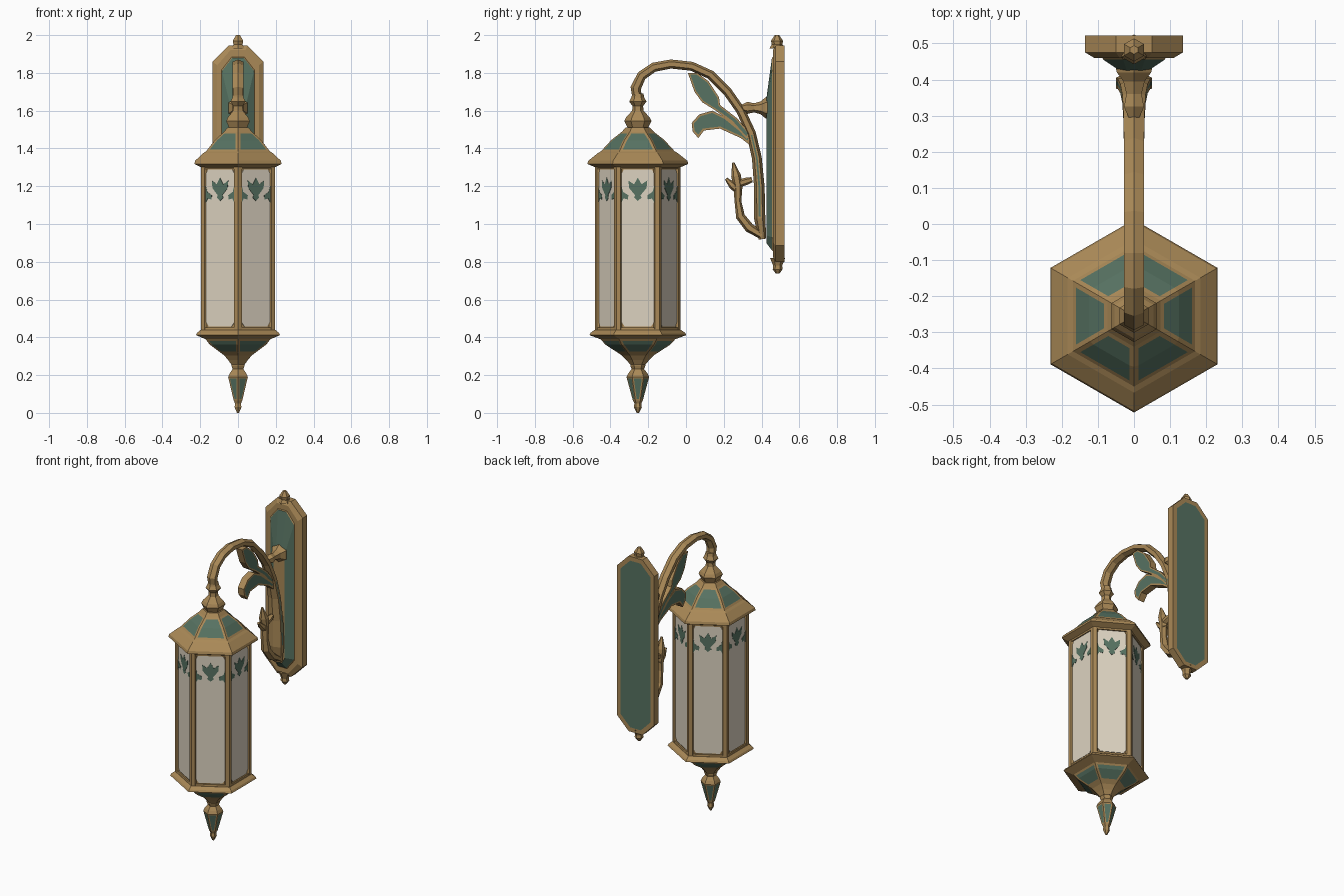
import bpy, bmesh, math
from mathutils import Vector

if "Cube" in bpy.data.objects:
    bpy.data.objects.remove(bpy.data.objects["Cube"])

def material(name, rgb):
    m = bpy.data.materials.new(name)
    m.diffuse_color = (*rgb, 1)
    m.use_nodes = True
    m.node_tree.nodes["Principled BSDF"].inputs["Base Color"].default_value = m.diffuse_color
    return m

MATS = [material("aged_gold", (0.40, 0.25, 0.095)),
        material("patina_green", (0.095, 0.17, 0.122)),
        material("frosted_glass", (0.72, 0.65, 0.53))]
GOLD, GREEN, GLASS = 0, 1, 2
CY = -0.255  # lantern axis

def finish(name, bm):
    bmesh.ops.recalc_face_normals(bm, faces=bm.faces)
    me = bpy.data.meshes.new(name)
    bm.to_mesh(me)
    bm.free()
    for m in MATS:
        me.materials.append(m)
    ob = bpy.data.objects.new(name, me)
    bpy.context.collection.objects.link(ob)
    return ob

def inset(bm, faces, width, mat=GREEN):
    bmesh.ops.recalc_face_normals(bm, faces=bm.faces)
    bmesh.ops.inset_region(bm, faces=faces, thickness=width, use_even_offset=True)
    for f in faces:
        f.material_index = mat

def loft(bm, rings):
    """Skin a list of point rings, capped; returns faces by band and side."""
    vs = [[bm.verts.new(p) for p in r] for r in rings]
    n = len(vs[0])
    bands = [[bm.faces.new((a[i], a[(i + 1) % n], b[(i + 1) % n], b[i]))
              for i in range(n)] for a, b in zip(vs, vs[1:])]
    caps = [bm.faces.new(vs[0][::-1]), bm.faces.new(vs[-1])]
    return bands, caps

def lathe(name, profile, sides=6, x=0, y=CY, green=(), width=0.012, axis_y=None):
    """Faceted turning; profile is (radius, height); green lists groups of bands."""
    bm = bmesh.new()
    rings = []
    for r, h in profile:
        ring = []
        for k in range(sides):
            a = math.pi / 2 + k * math.tau / sides
            c, s = r * math.cos(a), r * math.sin(a)
            ring.append((c, h, axis_y + s) if axis_y else (x + c, y + s, h))
        rings.append(ring)
    bands, _ = loft(bm, rings)
    for group in green:
        for k in range(sides):
            inset(bm, [bands[b][k] for b in group], width)
    return finish(name, bm)

def prism(name, pts, ofs, mat=GOLD, border=0):
    """Flat outline thickened by ofs, optionally with green inset on both sides."""
    bm = bmesh.new()
    ofs = Vector(ofs)
    _, caps = loft(bm, [[Vector(p) for p in pts], [Vector(p) + ofs for p in pts]])
    for f in bm.faces:
        f.material_index = mat
    if border:
        for c in caps:
            inset(bm, [c], border)
    return finish(name, bm)

def sweep(name, path, green=None):
    """Six-sided bar along (y, z, half width, half thickness) points."""
    bm = bmesh.new()
    rings = []
    for i, (y, z, w, t) in enumerate(path):
        a, b = path[max(i - 1, 0)], path[min(i + 1, len(path) - 1)]
        d = Vector((0, b[0] - a[0], b[1] - a[1])).normalized()
        nrm = Vector((0, -d.z, d.y))
        ring = []
        for k in range(6):
            u = math.radians(30 + 60 * k)
            ring.append(Vector((math.cos(u) * w / 0.866, y, z)) + nrm * math.sin(u) * t)
        rings.append(ring)
    bands, _ = loft(bm, rings)
    if green:
        for side in (2, 5):
            inset(bm, [bands[b][side] for b in green], 0.009)
    return finish(name, bm)

# ---- Lantern body: core, rails, posts, glass and painted motifs
lathe("lantern_core", [(0.214, 0.42), (0.214, 1.32)])
lathe("lower_rail", [(0.228, 0.425), (0.224, 0.452)])
lathe("upper_rail", [(0.224, 1.29), (0.228, 1.315)])
half_flower = [(0, 1.245), (0.02, 1.21), (0.05, 1.23), (0.046, 1.19),
               (0.025, 1.165), (0.014, 1.152), (0.02, 1.14), (0, 1.122)]
flower = half_flower + [(-u, z) for u, z in half_flower[-2:0:-1]]
sprig = [(0.088, 1.205), (0.078, 1.17), (0.05, 1.152), (0.053, 1.13),
         (0.075, 1.135), (0.088, 1.112)]
pane = [(-0.09, 0.485), (-0.07, 0.458), (0.07, 0.458), (0.09, 0.485),
        (0.09, 1.26), (0.075, 1.288), (-0.075, 1.288), (-0.09, 1.26)]
for k in range(6):
    a = k * math.pi / 3
    n = Vector((math.cos(a), math.sin(a), 0))
    t = Vector((-n.y, n.x, 0))

    def on_face(pts, dist):
        return [Vector((0, CY, z)) + n * dist + t * u for u, z in pts]
    prism("glass_pane", on_face(pane, 0.183), n * 0.006, GLASS)
    prism("flower_motif", on_face(flower, 0.187), n * 0.004, GREEN)
    prism("sprig_motif", on_face(sprig, 0.187), n * 0.004, GREEN)
    prism("sprig_motif", on_face([(-u, z) for u, z in sprig], 0.187), n * 0.004, GREEN)
    p = a + math.pi / 6
    lathe("corner_post", [(0.023, 0.43), (0.023, 1.31)],
          x=0.204 * math.cos(p), y=CY + 0.204 * math.sin(p))

# ---- Roof, neck and lower dome with hanging finial
lathe("roof", [(0.225, 1.30), (0.267, 1.318), (0.262, 1.335), (0.212, 1.375),
               (0.195, 1.385), (0.14, 1.445), (0.085, 1.488), (0.065, 1.51)],
      green=[(4, 5)], width=0.013)
lathe("neck_knob", [(0.05, 1.50), (0.072, 1.545), (0.062, 1.565), (0.03, 1.60),
                    (0.028, 1.625), (0.046, 1.648), (0.034, 1.67), (0.03, 1.69)])
lathe("lower_dome", [(0.04, 0.255), (0.06, 0.28), (0.085, 0.305), (0.105, 0.318),
                     (0.17, 0.36), (0.198, 0.39), (0.257, 0.412), (0.25, 0.424),
                     (0.228, 0.44)], green=[(3, 4)])
lathe("hanging_finial", [(0.006, 0.0), (0.021, 0.03), (0.018, 0.05), (0.026, 0.065),
                         (0.06, 0.19), (0.05, 0.21), (0.033, 0.232), (0.04, 0.25),
                         (0.035, 0.27)], green=[(3,)], width=0.008)

# ---- Wall plate: long octagon with green back and a green raised front pad
def octagon(hw, top_hw, z0, z1, dz, y):
    return [(hw, y, z0 + dz), (hw, y, z1 - dz), (top_hw, y, z1), (-top_hw, y, z1),
            (-hw, y, z1 - dz), (-hw, y, z0 + dz), (-top_hw, y, z0), (top_hw, y, z0)]

bm = bmesh.new()
_, caps = loft(bm, [octagon(0.135, 0.05, 0.80, 1.945, 0.085, 0.522),
                    octagon(0.135, 0.05, 0.80, 1.945, 0.085, 0.475),
                    octagon(0.11, 0.04, 0.825, 1.92, 0.08, 0.46)])
inset(bm, [caps[0]], 0.028)
finish("wall_plate", bm)
bm = bmesh.new()
bands, caps = loft(bm, [octagon(0.09, 0.035, 0.85, 1.89, 0.07, 0.465),
                        octagon(0.085, 0.03, 0.86, 1.88, 0.07, 0.455),
                        octagon(0.04, 0.02, 0.90, 1.66, 0.04, 0.425)])
for f in bands[1]:
    f.material_index = GREEN
finish("plate_pad", bm)
lathe("plate_top_finial", [(0.04, 1.93), (0.028, 1.95), (0.032, 1.97), (0.012, 2.0)], y=0.482)
lathe("plate_bottom_finial", [(0.01, 0.738), (0.026, 0.76), (0.024, 0.78), (0.04, 0.82)], y=0.485)
lathe("wall_boss", [(0.06, 0.44), (0.055, 0.42), (0.034, 0.395), (0.024, 0.36),
                    (0.032, 0.325), (0.015, 0.29)], axis_y=1.615)

# ---- Curved arm, wider at its foot
sweep("curved_arm", [(0.405, 0.92, 0.03, 0.02), (0.39, 1.03, 0.05, 0.03),
                     (0.388, 1.2, 0.045, 0.028), (0.375, 1.35, 0.038, 0.026),
                     (0.345, 1.48, 0.032, 0.025), (0.29, 1.60, 0.029, 0.024),
                     (0.22, 1.70, 0.028, 0.024), (0.13, 1.79, 0.028, 0.024),
                     (0.03, 1.835, 0.028, 0.024), (-0.08, 1.847, 0.028, 0.024),
                     (-0.17, 1.83, 0.028, 0.025), (-0.235, 1.785, 0.028, 0.026),
                     (-0.266, 1.72, 0.028, 0.028), (-0.258, 1.66, 0.024, 0.024)],
      green=(1, 2, 3))

# ---- Leaves under the arm
def leaf(name, pts, hw, border):
    prism(name, [(-hw, y, z) for y, z in pts], (2 * hw, 0, 0), border=border)

leaf("upper_leaf", [(0.01, 1.80), (0.045, 1.70), (0.085, 1.645), (0.15, 1.605),
                    (0.24, 1.54), (0.32, 1.45), (0.34, 1.48), (0.27, 1.56),
                    (0.18, 1.63), (0.175, 1.67), (0.12, 1.755), (0.06, 1.80)], 0.022, 0.009)
leaf("lower_leaf", [(0.03, 1.535), (0.035, 1.49), (0.065, 1.455), (0.095, 1.495),
                    (0.18, 1.505), (0.29, 1.455), (0.335, 1.42), (0.34, 1.46),
                    (0.21, 1.565), (0.14, 1.60), (0.07, 1.58)], 0.022, 0.011)

# ---- Curling bud at the foot of the arm
sweep("foot_curl", [(0.40, 0.94, 0.035, 0.02), (0.335, 0.98, 0.032, 0.026),
                    (0.288, 1.04, 0.028, 0.024), (0.275, 1.12, 0.022, 0.018),
                    (0.275, 1.20, 0.025, 0.024), (0.265, 1.255, 0.025, 0.026),
                    (0.25, 1.325, 0.006, 0.006)])
sweep("bud_front_petal", [(0.285, 1.17, 0.02, 0.02), (0.245, 1.205, 0.02, 0.02),
                          (0.212, 1.24, 0.008, 0.008)])
sweep("bud_back_petal", [(0.27, 1.21, 0.02, 0.02), (0.315, 1.225, 0.02, 0.02),
                         (0.35, 1.235, 0.012, 0.014)])
